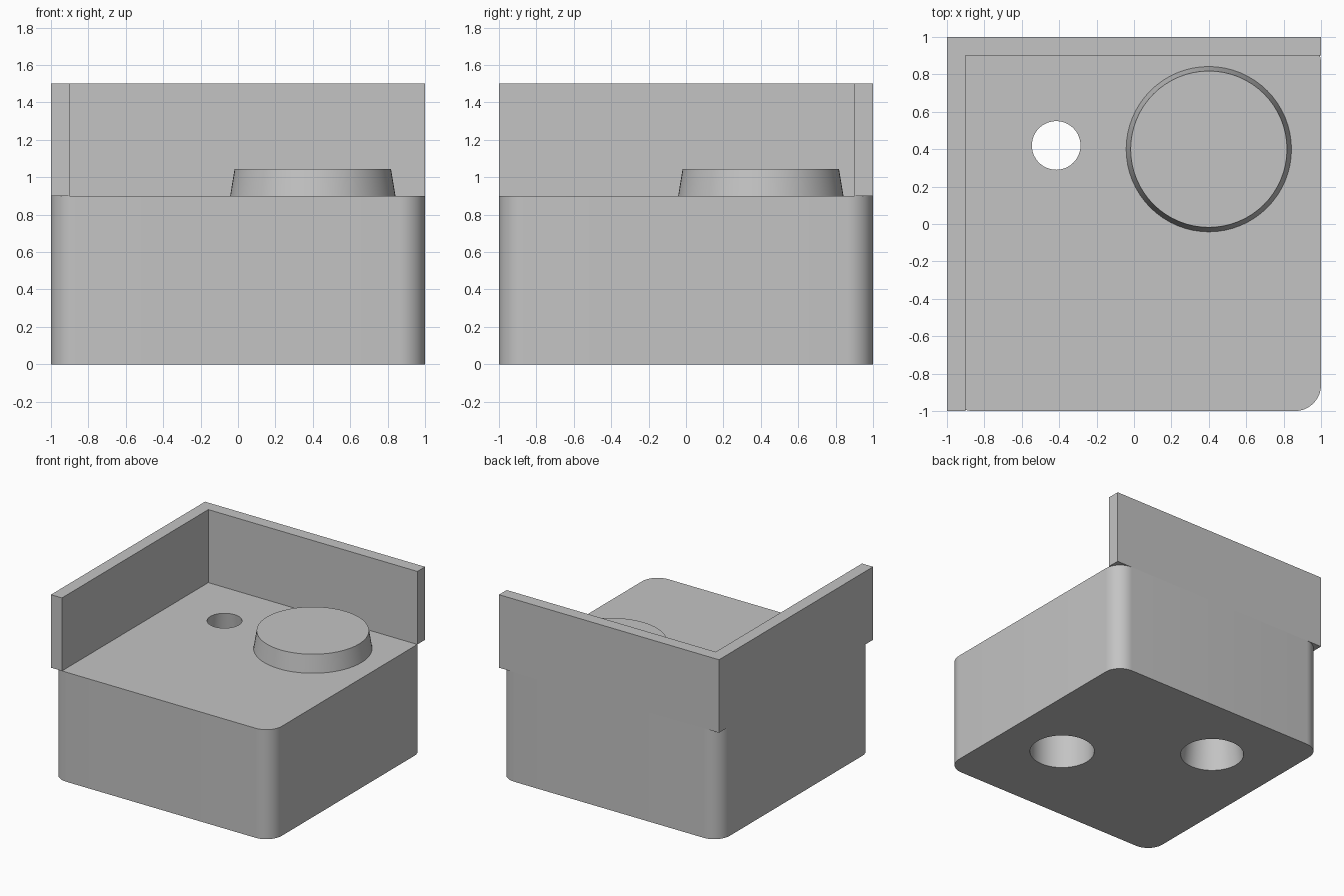
import bpy, bmesh, math

cube = bpy.data.objects.get("Cube")
if cube:
    bpy.data.objects.remove(cube, do_unlink=True)

grey = bpy.data.materials.new("light grey")
grey.use_nodes = True
COLOUR = (0.55, 0.55, 0.55, 1)
grey.diffuse_color = COLOUR
grey.node_tree.nodes["Principled BSDF"].inputs["Base Color"].default_value = COLOUR


def finish(name, bm):
    bmesh.ops.recalc_face_normals(bm, faces=bm.faces)
    mesh = bpy.data.meshes.new(name)
    bm.to_mesh(mesh)
    bm.free()
    mesh.materials.append(grey)
    obj = bpy.data.objects.new(name, mesh)
    bpy.context.collection.objects.link(obj)
    return obj


def prism(name, outline, z0, z1):
    """Extrude a flat outline upwards."""
    bm = bmesh.new()
    base = bm.faces.new([bm.verts.new((x, y, z0)) for x, y in outline])
    top = bmesh.ops.extrude_face_region(bm, geom=[base])["geom"]
    bmesh.ops.translate(bm, vec=(0, 0, z1 - z0),
                        verts=[v for v in top if isinstance(v, bmesh.types.BMVert)])
    return finish(name, bm)


def cone(name, x, y, z0, z1, r0, r1):
    """Round part with bottom radius r0 and top radius r1."""
    bm = bmesh.new()
    bmesh.ops.create_cone(bm, cap_ends=True, segments=64,
                          radius1=r0, radius2=r1, depth=z1 - z0)
    bmesh.ops.translate(bm, vec=(x, y, (z0 + z1) / 2), verts=bm.verts)
    return finish(name, bm)


def smooth(obj):
    bpy.ops.object.select_all(action='DESELECT')
    bpy.context.view_layer.objects.active = obj
    obj.select_set(True)
    bpy.ops.object.shade_smooth_by_angle(angle=math.radians(30))


def drill(obj, cutter):
    cutter.hide_render = True
    mod = obj.modifiers.new("hole", 'BOOLEAN')
    mod.operation = 'DIFFERENCE'
    mod.solver = 'EXACT'
    mod.object = cutter
    bpy.context.view_layer.objects.active = obj
    bpy.ops.object.modifier_apply(modifier=mod.name)
    bpy.data.objects.remove(cutter, do_unlink=True)


# Block with rounded upright corners
HEIGHT, RADIUS, STEPS = 0.9, 0.14, 12
outline = []
for corner, (sx, sy) in enumerate([(1, 1), (-1, 1), (-1, -1), (1, -1)]):
    for i in range(STEPS + 1):
        a = math.pi / 2 * (corner + i / STEPS)
        outline.append((sx * (1 - RADIUS) + RADIUS * math.cos(a),
                        sy * (1 - RADIUS) + RADIUS * math.sin(a)))
block = prism("block", outline, 0, HEIGHT)

# Tapered through hole, wide at the bottom
slope = (0.13 - 0.237) / HEIGHT
over = 0.05
drill(block, cone("through_hole_cutter", -0.416, 0.42, -over, HEIGHT + over,
                  0.237 - slope * over, 0.13 + slope * over))
# Blind hole in the underside
drill(block, cone("blind_hole_cutter", 0.48, -0.27, -over, 0.5, 0.242, 0.242))
smooth(block)

# L-shaped wall with square ends along the left and back edges
prism("corner_wall", [(-1, -1), (-0.9, -1), (-0.9, 0.9), (1, 0.9), (1, 1), (-1, 1)],
      HEIGHT, 1.5)

# Tapered round boss on the top
smooth(cone("round_boss", 0.4, 0.4, HEIGHT, 1.045, 0.442, 0.418))
